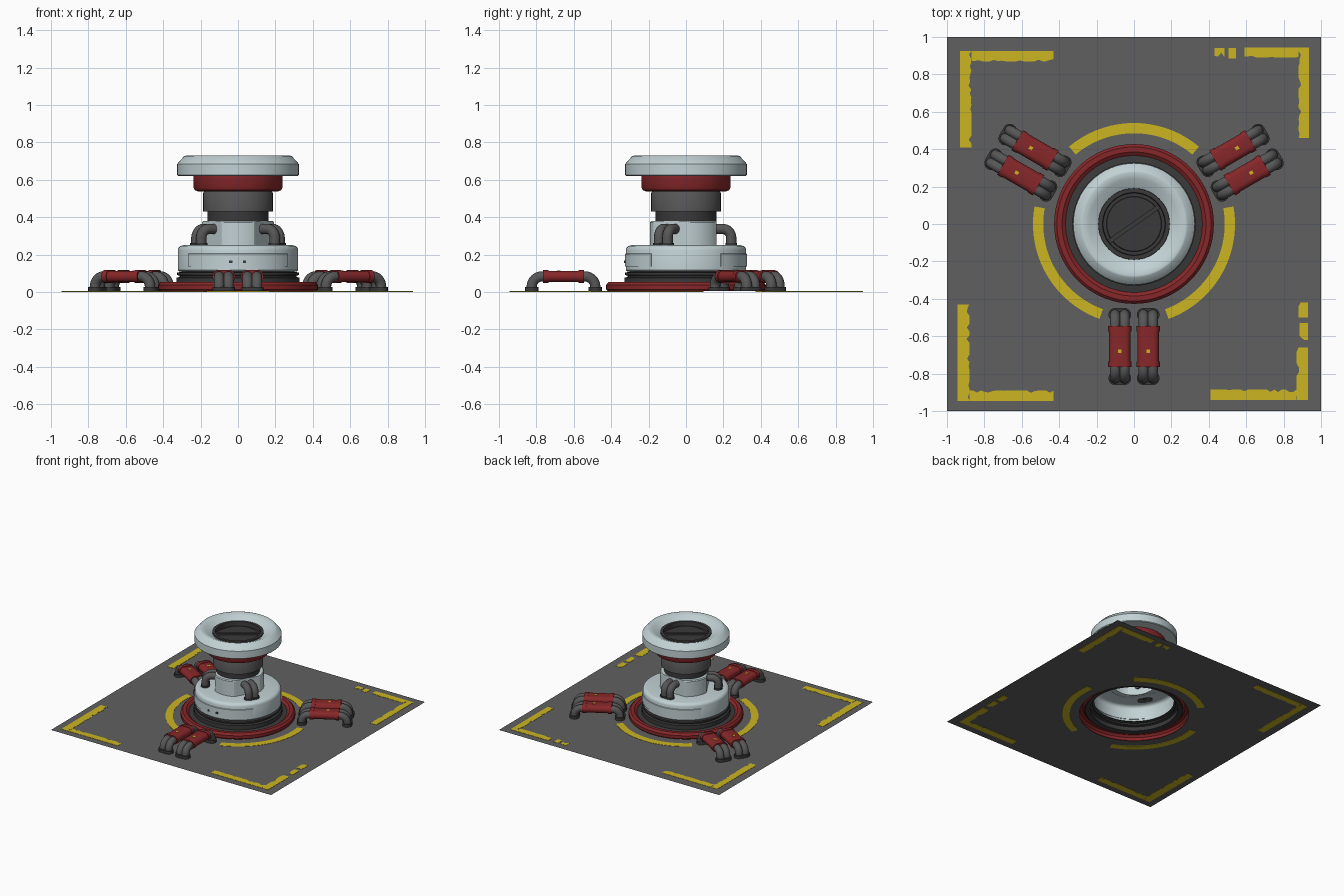
import bpy, bmesh, math, random
from math import sin, cos, pi, radians
from mathutils import Vector

if "Cube" in bpy.data.objects:
    bpy.data.objects.remove(bpy.data.objects["Cube"])
random.seed(4)


def material(name, rgb):
    m = bpy.data.materials.new(name)
    m.diffuse_color = (*rgb, 1)
    m.use_nodes = True
    m.node_tree.nodes["Principled BSDF"].inputs["Base Color"].default_value = m.diffuse_color
    return m


WHITE = material("pale_grey", (0.54, 0.64, 0.66))
RED = material("dark_red", (0.24, 0.02, 0.022))
DARK = material("charcoal", (0.042, 0.042, 0.042))
GREY = material("pipe_grey", (0.095, 0.095, 0.095))
FLOOR = material("floor_grey", (0.118, 0.118, 0.118))
YELLOW = material("warning_yellow", (0.60, 0.46, 0.016))


def finish(name, bm, mat, angle=35, recalc=True):
    if recalc:
        bmesh.ops.recalc_face_normals(bm, faces=bm.faces[:])
    me = bpy.data.meshes.new(name)
    bm.to_mesh(me)
    bm.free()
    me.materials.append(mat)
    for p in me.polygons:
        p.use_smooth = True
    me.set_sharp_from_angle(angle=radians(angle))
    ob = bpy.data.objects.new(name, me)
    bpy.context.collection.objects.link(ob)
    return ob


def lathe(name, profile, mat, a0=0, a1=360, n=64, closed=False):
    """Revolve (radius, z) points; profile runs bottom/outside to top/inside."""
    bm = bmesh.new()
    full = a1 - a0 == 360
    rings = []
    for i in range(n if full else n + 1):
        a = radians(a0 + (a1 - a0) * i / n)
        rings.append([bm.verts.new((r * cos(a), r * sin(a), z)) for r, z in profile])
    m = len(profile)
    for i in range(n):
        p, q = rings[i], rings[(i + 1) % len(rings)]
        for j in range(m if closed else m - 1):
            k = (j + 1) % m
            bm.faces.new((p[j], q[j], q[k], p[k]))
    if closed and not full:
        bm.faces.new(rings[0])
        bm.faces.new(rings[-1])
    bmesh.ops.remove_doubles(bm, verts=bm.verts[:], dist=1e-5)
    return finish(name, bm, mat, recalc=closed)


def circle(rad, off=0, n=14):
    return [(off + rad * cos(2 * pi * i / n), rad * sin(2 * pi * i / n)) for i in range(n)]


def stadium(hw, hh, n=8):
    pts = []
    for s, start in ((1, -pi / 2), (-1, pi / 2)):
        for i in range(n + 1):
            a = start + pi * i / n
            pts.append((s * (hw - hh) + hh * cos(a), hh * sin(a)))
    return pts


def arc(cx, cz, r, a0, a1, n=8):
    return [(cx + r * cos(radians(a0 + (a1 - a0) * i / n)),
             cz + r * sin(radians(a0 + (a1 - a0) * i / n))) for i in range(n + 1)]


def sweep(name, path, section, ang, lateral, mat):
    """Sweep a (side, normal) section along an (radius, z) path in the plane at ang."""
    a = radians(ang)
    out, side = Vector((cos(a), sin(a), 0)), Vector((-sin(a), cos(a), 0))
    up = Vector((0, 0, 1))
    bm = bmesh.new()
    rings = []
    for i, p in enumerate(path):
        b, f = path[max(i - 1, 0)], path[min(i + 1, len(path) - 1)]
        t = Vector((f[0] - b[0], f[1] - b[1])).normalized()
        nrm = out * -t.y + up * t.x
        rings.append([bm.verts.new(out * p[0] + up * p[1] + side * (lateral + s) + nrm * h)
                      for s, h in section])
    m = len(section)
    for p, q in zip(rings, rings[1:]):
        for j in range(m):
            bm.faces.new((p[j], q[j], q[(j + 1) % m], p[(j + 1) % m]))
    bm.faces.new(rings[0])
    bm.faces.new(rings[-1])
    return finish(name, bm, mat)


def box(name, loc, size, ang, mat):
    bm = bmesh.new()
    bmesh.ops.create_cube(bm, size=1)
    bmesh.ops.scale(bm, vec=size, verts=bm.verts[:])
    ob = finish(name, bm, mat)
    ob.location = loc
    ob.rotation_euler.z = radians(ang)
    return ob


# floor sheet with a round hole under the pedestal
bm = bmesh.new()
N, rows = 64, []
for i in range(N):
    c, s = cos(2 * pi * i / N), sin(2 * pi * i / N)
    k = 1 / max(abs(c), abs(s))
    rows.append((bm.verts.new((0.412 * c, 0.412 * s, 0.002)), bm.verts.new((k * c, k * s, 0.002))))
for i in range(N):
    p, q = rows[i], rows[(i + 1) % N]
    bm.faces.new((p[0], p[1], q[1], q[0]))
finish("floor_sheet", bm, FLOOR, recalc=False)

# painted arcs, visible on both sides of the sheet
for i, mid in enumerate((90, 210, 330)):
    lathe(f"painted_arc_{i}", [(0.485, 0), (0.54, 0), (0.54, 0.004), (0.485, 0.004)],
          YELLOW, mid - 40, mid + 40, 32, True)


# worn corner stripes: ragged inner edge, crisp outer edge
def stripe(name, horizontal, outer, inner, t0, t1, wear=0.25):
    bm = bmesh.new()
    n = max(3, int(abs(t1 - t0) / 0.02))
    rings = []
    for i in range(n + 1):
        t = t0 + (t1 - t0) * i / n
        chip = random.uniform(0, wear) if random.random() < 0.4 else 0
        e = inner + (outer - inner) * chip
        ring = []
        for w, z in ((outer, 0), (e, 0), (e, 0.004), (outer, 0.004)):
            ring.append(bm.verts.new((t, w, z) if horizontal else (w, t, z)))
        rings.append(ring)
    for p, q in zip(rings, rings[1:]):
        for j in range(4):
            bm.faces.new((p[j], q[j], q[(j + 1) % 4], p[(j + 1) % 4]))
    bm.faces.new(rings[0])
    bm.faces.new(rings[-1])
    finish(name, bm, YELLOW)


for i, s in enumerate((
        (True, 0.925, 0.87, -0.87, -0.43), (False, -0.93, -0.87, 0.41, 0.925),
        (True, 0.945, 0.89, 0.59, 0.88), (False, 0.935, 0.88, 0.46, 0.945),
        (True, 0.94, 0.89, 0.43, 0.485, 0.6), (True, 0.94, 0.885, 0.505, 0.545, 0.6),
        (True, -0.94, -0.885, 0.41, 0.87), (False, 0.93, 0.87, -0.94, -0.66),
        (False, 0.93, 0.885, -0.62, -0.53, 0.6), (False, 0.93, 0.88, -0.5, -0.42, 0.6),
        (True, -0.945, -0.89, -0.88, -0.43), (False, -0.945, -0.88, -0.945, -0.43))):
    stripe(f"corner_stripe_{i}", *s)

# pedestal, bottom to top, as open revolved shells
lathe("base_ring", [(0.42, 0.006), (0.427, 0.014), (0.427, 0.038), (0.412, 0.054), (0.385, 0.054),
                    (0.366, 0.04), (0.366, 0.03)], RED)
lathe("base_collar", [(0.37, 0.036), (0.33, 0.042), (0.33, 0.076), (0.312, 0.08), (0.312, 0.087),
                      (0.325, 0.091), (0.325, 0.104), (0.3, 0.108)], DARK)
lathe("lower_drum", [(0.3, 0.108), (0.314, 0.11), (0.322, 0.118), (0.322, 0.225), (0.318, 0.237),
                     (0.308, 0.246), (0.292, 0.25), (0.15, 0.25)], WHITE)
for nm, mid in (("front", -90), ("back", 90)):
    lathe(nm + "_drum_panel", [(0.318, 0.137), (0.327, 0.137), (0.327, 0.203), (0.318, 0.207)],
          WHITE, mid - 55, mid + 55, 24, True)
for x in (-0.038, 0.035):
    box("panel_mark", (x, -0.3265, 0.161), (0.018, 0.008, 0.014), 0, DARK)

# column with three flats where the pipes enter
col = lathe("upper_column", [(0.193, 0.248), (0.193, 0.372), (0.187, 0.38), (0.15, 0.38)], WHITE, n=96)
for v in col.data.vertices:
    for a in (-30, 90, 210):
        d = Vector((cos(radians(a)), sin(radians(a)), 0))
        over = v.co.dot(d) - 0.162
        if over > 0:
            v.co -= d * over
col.data.set_sharp_from_angle(angle=radians(25))

lathe("neck", [(0.162, 0.375), (0.162, 0.435)], DARK)
lathe("neck_sleeve", [(0.16, 0.43), (0.186, 0.43), (0.186, 0.53), (0.18, 0.54), (0.16, 0.54)], GREY)
lathe("red_collar", [(0.16, 0.538), (0.215, 0.538), (0.23, 0.544), (0.239, 0.56), (0.239, 0.622)], RED)
lathe("top_disc", [(0.2, 0.62), (0.32, 0.62), (0.325, 0.625), (0.325, 0.685), (0.287, 0.727),
                   (0.275, 0.73), (0.24, 0.718), (0.19, 0.69)], WHITE)
lathe("socket", [(0.192, 0.685), (0.19, 0.7), (0.168, 0.7), (0.165, 0.665), (0.148, 0.665),
                 (0.145, 0.674), (0, 0.674)], DARK)
box("socket_bar", (0, 0, 0.677), (0.33, 0.024, 0.016), 35, DARK)

# short pipes from the column down to the drum
elbow = [(0.15, 0.337), (0.19, 0.337)] + arc(0.195, 0.29, 0.047, 90, 0)[1:] + [(0.242, 0.245)]
for ang in (-30, 90, 210):
    for off in (-0.026, 0.026):
        sweep("column_pipe", elbow, circle(0.028), ang, off, GREY)
    sweep("column_pipe_foot", [(0.242, 0.247), (0.242, 0.262)], stadium(0.06, 0.032), ang, 0, DARK)

# floor pipes: two twin-tube loops per side, each with a red sleeve and dark feet
loop = ([(0.825, 0.008)] + arc(0.77, 0.028, 0.055, 0, 90) + arc(0.54, 0.028, 0.055, 90, 180)
        + [(0.485, 0.008)])
for ang in (-90, 30, 150):
    for lat in (-0.076, 0.076):
        for off in (-0.025, 0.025):
            sweep("floor_pipe", loop, circle(0.028, off), ang, lat, GREY)
        sweep("pipe_sleeve", [(0.545, 0.083), (0.765, 0.083)], stadium(0.058, 0.03), ang, lat, RED)
        for r in (0.56, 0.75):
            sweep("sleeve_band", [(r - 0.015, 0.083), (r - 0.012, 0.083), (r + 0.012, 0.083),
                  (r + 0.015, 0.083)], stadium(0.062, 0.034), ang, lat, RED)
        for r in (0.485, 0.825):
            sweep("pipe_foot", [(r, 0.005), (r, 0.028)], stadium(0.061, 0.036), ang, lat, DARK)
        a, q = radians(ang), 0.68
        box("sleeve_mark", (q * cos(a) - lat * sin(a), q * sin(a) + lat * cos(a), 0.113),
            (0.02, 0.018, 0.004), ang, YELLOW)
